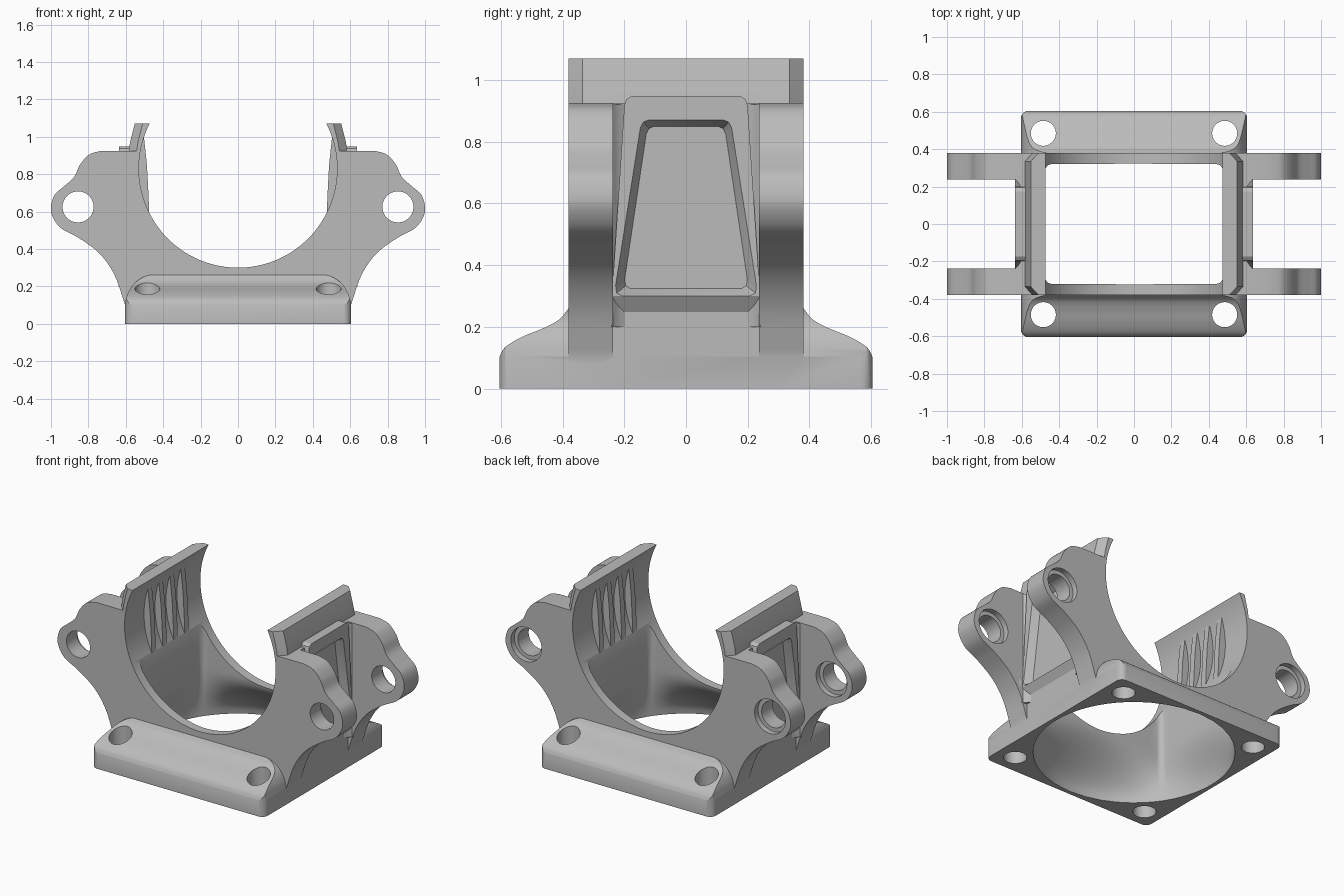
import bpy, bmesh, math
from mathutils import Vector

old = bpy.data.objects.get("Cube")
if old:
    bpy.data.objects.remove(old, do_unlink=True)

grey = bpy.data.materials.new("neutral grey")
grey.use_nodes = True
grey.diffuse_color = (0.5, 0.5, 0.5, 1)
grey.node_tree.nodes["Principled BSDF"].inputs["Base Color"].default_value = (0.5, 0.5, 0.5, 1)


def loft(name, rings):
    """Closed solid through rings of equal point count."""
    bm = bmesh.new()
    loops = [[bm.verts.new(p) for p in ring] for ring in rings]
    n = len(loops[0])
    for lo, hi in zip(loops, loops[1:]):
        for i in range(n):
            j = (i + 1) % n
            bm.faces.new((lo[i], lo[j], hi[j], hi[i]))
    bm.faces.new(loops[0][::-1])
    bm.faces.new(loops[-1])
    bmesh.ops.recalc_face_normals(bm, faces=bm.faces)
    mesh = bpy.data.meshes.new(name)
    bm.to_mesh(mesh)
    bm.free()
    mesh.materials.append(grey)
    ob = bpy.data.objects.new(name, mesh)
    bpy.context.collection.objects.link(ob)
    return ob


def prism(name, pts, axis, a, b):
    """Extrude a 2D outline along x, y or z from a to b."""
    place = {"x": lambda p, t: (t, p[0], p[1]),
             "y": lambda p, t: (p[0], t, p[1]),
             "z": lambda p, t: (p[0], p[1], t)}[axis]
    return loft(name, [[place(p, t) for p in pts] for t in (a, b)])


def circle(cx, cy, r, n=48):
    return [(cx + r * math.cos(math.tau * i / n), cy + r * math.sin(math.tau * i / n)) for i in range(n)]


def rounded_rect(hx, hy, r, arc=6, side=1):
    corners = []
    for k, (sx, sy) in enumerate(((1, 1), (-1, 1), (-1, -1), (1, -1))):
        for i in range(arc + 1):
            a = math.pi / 2 * (k + i / arc)
            corners.append((sx * (hx - r) + r * math.cos(a), sy * (hy - r) + r * math.sin(a)))
    pts = []
    for i, p in enumerate(corners):
        q = corners[(i + 1) % len(corners)]
        steps = side if i % (arc + 1) == arc else 1
        pts += [tuple(Vector(p).lerp(Vector(q), s / steps)) for s in range(steps)]
    return pts


def smooth(pts, steps=6):
    """Catmull-Rom curve through the points."""
    v = [Vector(p) for p in pts]
    v = [2 * v[0] - v[1]] + v + [2 * v[-1] - v[-2]]
    out = []
    for a, b, c, d in zip(v, v[1:], v[2:], v[3:]):
        for i in range(steps):
            t = i / steps
            out.append(tuple(0.5 * (2 * b + (c - a) * t + (2 * a - 5 * b + 4 * c - d) * t * t
                                    + (3 * b - a - 3 * c + d) * t ** 3)))
    return out + [tuple(pts[-1])]


def mirrored(half):
    return half + [(-x, z) for x, z in reversed(half)]


def combine(target, other, operation):
    mod = target.modifiers.new(operation, "BOOLEAN")
    mod.operation = operation
    mod.solver = "EXACT"
    mod.object = other
    bpy.context.view_layer.objects.active = target
    bpy.ops.object.modifier_apply(modifier=mod.name)
    bpy.data.objects.remove(other, do_unlink=True)


# Base with sloping rounded flanges
body = prism("clamp_body", rounded_rect(0.605, 0.605, 0.04), "z", 0, 0.3)
slope = [(0.62, -0.1), (0.62, 0.05)] + smooth(
    [(0.606, 0.1), (0.585, 0.135), (0.53, 0.168), (0.46, 0.197), (0.41, 0.225), (0.375, 0.268)])
ends = [(0.62, -0.1), (0.62, 0.05)] + smooth(
    [(0.606, 0.1), (0.59, 0.16), (0.555, 0.215), (0.5, 0.252), (0.43, 0.268)])
combine(body, prism("slope_shape", mirrored(slope), "x", -1, 1), "INTERSECT")
combine(body, prism("end_shape", mirrored(ends), "y", -1, 1), "INTERSECT")

# Central block between the ear plates
combine(body, prism("block", rounded_rect(0.605, 0.3, 0.01), "z", 0, 0.925), "UNION")

# Front and back plates with ears
ear = [(0.595, 0.04)] + smooth([
    (0.604, 0.1), (0.66, 0.26), (0.74, 0.375), (0.85, 0.458), (0.945, 0.51), (0.99, 0.57),
    (1.0, 0.625), (0.98, 0.69), (0.93, 0.735), (0.876, 0.785), (0.845, 0.85), (0.795, 0.905),
    (0.73, 0.925)])
for y in (-0.38, 0.237):
    combine(body, prism("ear_plate", mirrored(ear), "y", y, y + 0.143), "UNION")

for s in (-1, 1):
    # Upright lip with chamfered ends
    foot = [(0.4, 0.38), (0.545, 0.38), (0.587, 0.335)]
    foot += [(x, -y) for x, y in reversed(foot)]
    lip = [[(s * (x - dx), y, z) for x, y in foot] for dx, z in ((0, 0.9), (0.01, 0.97), (0.035, 1.07))]
    combine(body, loft("lip", lip), "UNION")

    # Small fillets where the wall meets the plates
    for t in (-1, 1):
        fillet = [(0.59, 0.2), (0.605, 0.2), (0.613, 0.213), (0.622, 0.226), (0.64, 0.242), (0.59, 0.242)]
        combine(body, prism("fillet", [(s * x, t * y) for x, y in fillet], "z", 0.2, 0.92), "UNION")

    # Raised panel and its tapered recess
    outline = [(0.24, 0.3), (0.2, 0.915), (0.194, 0.936), (0.175, 0.949)]
    under = [(0.24, 0.245)] + outline[1:]
    panel = [[(s * x, y, z) for y, z in mirrored(o)]
             for x, o in ((0.56, under), (0.603, under), (0.637, outline))]
    combine(body, loft("panel", panel), "UNION")
    rim = [(0.205, 0.3), (0.225, 0.31), (0.228, 0.335), (0.148, 0.845), (0.138, 0.864), (0.12, 0.871)]
    recess = [[(s * x, y * w, 0.6 + (z - 0.6) * h) for y, z in mirrored(rim)]
              for x, w, h in ((0.66, 1.06, 1.03), (0.637, 1, 1), (0.59, 0.87, 0.92))]
    combine(body, loft("recess", recess), "DIFFERENCE")

# Round cradle through the body
combine(body, prism("bore", circle(0, 0.83, 0.53, 128), "y", -1, 1), "DIFFERENCE")

# Opening from a round mouth below to a rectangle above
rect = [Vector(p) for p in rounded_rect(0.475, 0.32, 0.035, 6, 14)]
rings = [[(*(p.normalized() * 0.58), -0.05) for p in rect]]
for i in range(11):
    t = i / 10
    e = t * t * (3 - 2 * t)
    rings.append([(*(p.normalized() * 0.58).lerp(p, e), 0.32 * t) for p in rect])
rings.append([(*p, 0.75) for p in rect])
combine(body, loft("opening", rings), "DIFFERENCE")

# Mounting holes and counterbored ear holes
for sx in (-1, 1):
    for sy in (-1, 1):
        combine(body, prism("bolt_hole", circle(sx * 0.485, sy * 0.485, 0.067), "z", -1, 0.5), "DIFFERENCE")
    combine(body, prism("ear_hole", circle(sx * 0.855, 0.625, 0.083), "y", -1, 1), "DIFFERENCE")
    for face in (-0.237, 0.38):
        combine(body, prism("counterbore", circle(sx * 0.855, 0.625, 0.108), "y", face - 0.035, face + 0.05),
                "DIFFERENCE")

# Grip ribs inside the cradle
parts = [body]
rib = [(0.475, 0.598), (0.479, 0.7), (0.487, 0.85), (0.503, 1.0), (0.535, 0.95), (0.555, 0.83), (0.53, 0.66)]
for s in (-1, 1):
    for k in range(4):
        y = (k - 1.5) * 0.11
        parts.append(prism("grip_rib", [(s * x, z) for x, z in rib], "y", y - 0.02, y + 0.02))

bpy.ops.object.select_all(action="DESELECT")
for ob in parts:
    ob.select_set(True)
bpy.context.view_layer.objects.active = body
bpy.ops.object.shade_smooth_by_angle(angle=math.radians(28))
